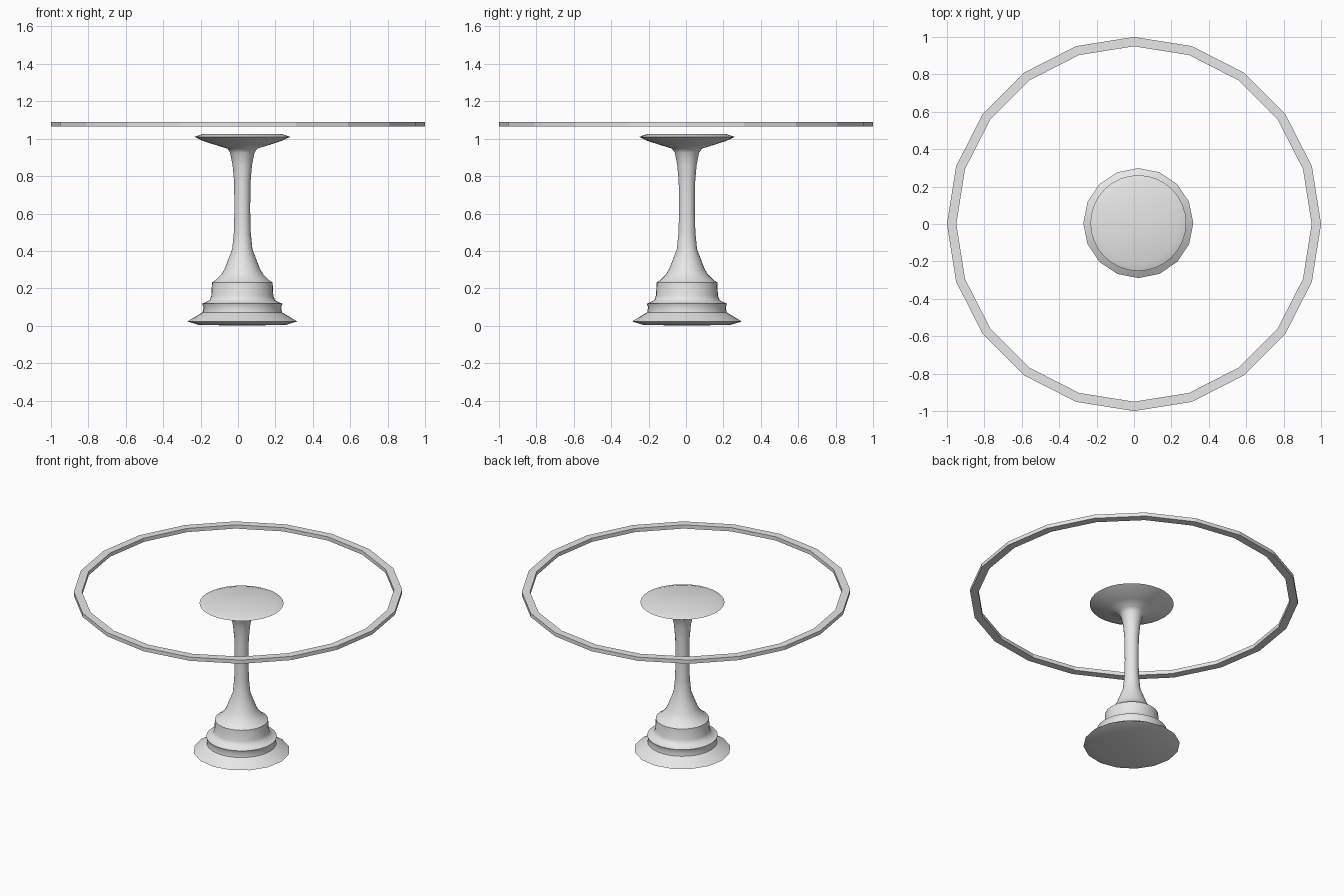
import bpy, bmesh, math

if "Cube" in bpy.data.objects:
    bpy.data.objects.remove(bpy.data.objects["Cube"])

grey = bpy.data.materials.new("light_grey")
grey.diffuse_color = (0.8, 0.8, 0.8, 1.0)
grey.use_nodes = True
grey.node_tree.nodes["Principled BSDF"].inputs["Base Color"].default_value = grey.diffuse_color


def finish(name, bm):
    bmesh.ops.recalc_face_normals(bm, faces=bm.faces)
    mesh = bpy.data.meshes.new(name)
    bm.to_mesh(mesh)
    bm.free()
    mesh.materials.append(grey)
    obj = bpy.data.objects.new(name, mesh)
    bpy.context.collection.objects.link(obj)
    return obj


def ring_of_verts(bm, n, r, z, cx=0.0, cy=0.0, coarse=False):
    """One loop; a coarse loop puts every odd vertex on the chord midpoint."""
    loop = []
    for i in range(n):
        a = 2 * math.pi * i / n
        rr = r * math.cos(2 * math.pi / n) if coarse and i % 2 else r
        loop.append(bm.verts.new((cx + rr * math.cos(a), cy + rr * math.sin(a), z)))
    return loop


def bridge(bm, a, b):
    n = len(a)
    for i in range(n):
        j = (i + 1) % n
        bm.faces.new((a[i], a[j], b[j], b[i]))


# Table edge: open twenty-sided band
bm = bmesh.new()
loops = [ring_of_verts(bm, 20, r, z)
         for r, z in ((1.0, 1.065), (1.0, 1.09), (0.95, 1.09), (0.95, 1.065))]
for k in range(4):
    bridge(bm, loops[k], loops[(k + 1) % 4])
finish("table_edge_band", bm)

# Turned pedestal: foot, two tiers, slim stem, flared cap (radius, height)
profile = [
    (0.235, 0.005), (0.294, 0.023), (0.245, 0.052), (0.212, 0.072),
    (0.208, 0.100), (0.215, 0.118), (0.200, 0.124), (0.175, 0.136),
    (0.166, 0.160), (0.162, 0.232), (0.145, 0.242), (0.112, 0.275),
    (0.094, 0.305), (0.054, 0.410), (0.045, 0.500), (0.042, 0.620),
    (0.044, 0.770), (0.052, 0.860), (0.065, 0.925), (0.080, 0.947),
    (0.145, 0.967), (0.210, 0.988), (0.256, 1.010), (0.215, 1.024),
]
CX, CY, N = 0.023, 0.005, 32
bm = bmesh.new()
loops = [ring_of_verts(bm, N, r, z, CX, CY, coarse=(z < 0.04)) for r, z in profile]
for a, b in zip(loops, loops[1:]):
    bridge(bm, a, b)
# Close underside and top with shallow fans
for loop, z in ((loops[0], 0.0), (loops[-1], 1.026)):
    c = bm.verts.new((CX, CY, z))
    for i in range(N):
        bm.faces.new((loop[i], loop[(i + 1) % N], c))
pedestal = finish("pedestal", bm)

bpy.ops.object.select_all(action='DESELECT')
pedestal.select_set(True)
bpy.context.view_layer.objects.active = pedestal
bpy.ops.object.shade_smooth_by_angle(angle=math.radians(50))
